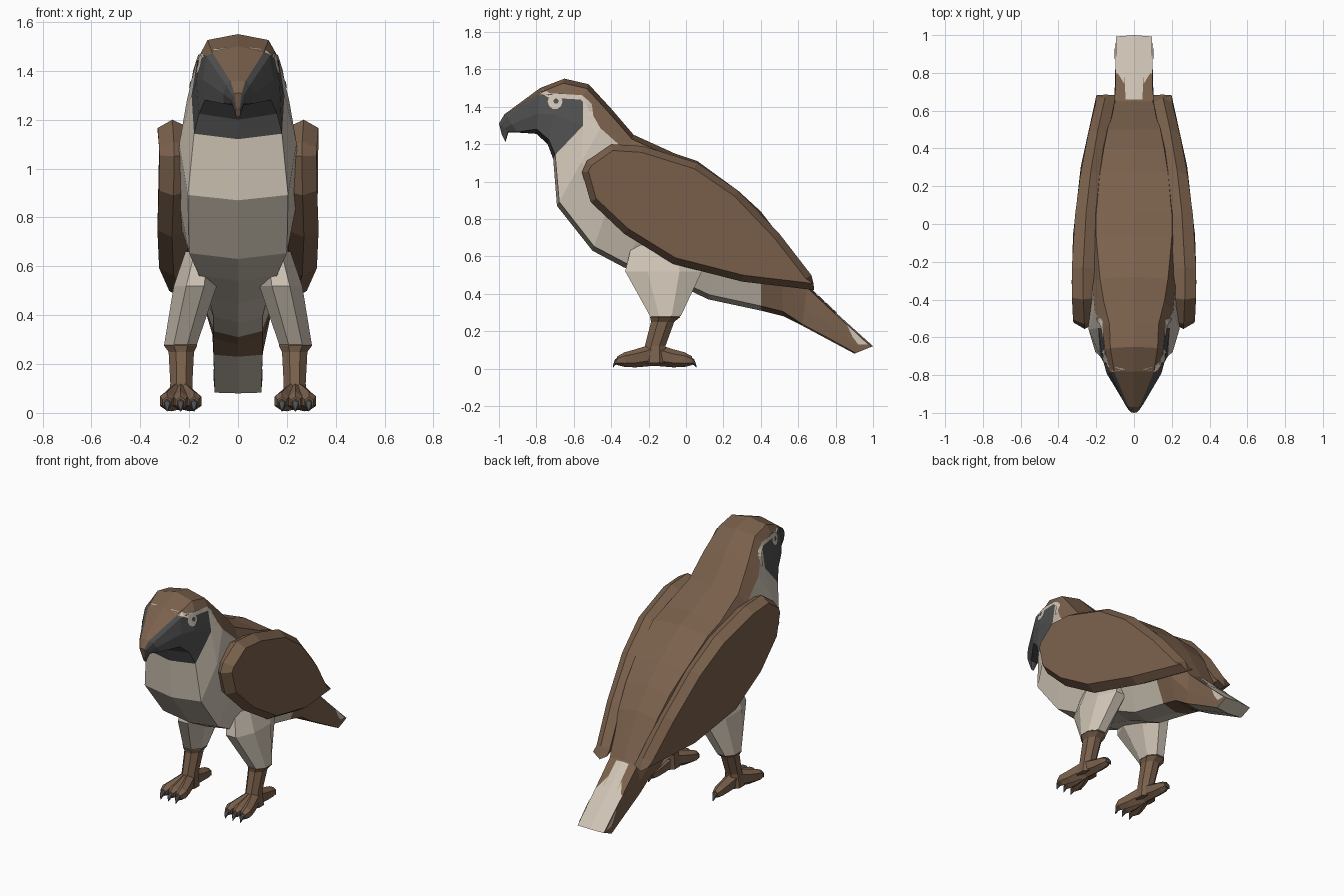
import bpy, bmesh, math
from mathutils import Vector
from mathutils.bvhtree import BVHTree

if "Cube" in bpy.data.objects:
    bpy.data.objects.remove(bpy.data.objects["Cube"])


def material(name, r, g, b):
    m = bpy.data.materials.new(name)
    m.diffuse_color = (r, g, b, 1)
    m.use_nodes = True
    m.node_tree.nodes["Principled BSDF"].inputs["Base Color"].default_value = m.diffuse_color
    return m


BROWN = material("brown feather", 0.195, 0.118, 0.072)
CREAM = material("cream feather", 0.62, 0.55, 0.46)
DARK = material("dark grey", 0.08, 0.08, 0.08)
MATS = [BROWN, CREAM, DARK]


def finish(name, bm, mirror=False):
    me = bpy.data.meshes.new(name)
    bm.to_mesh(me)
    bm.free()
    for m in MATS:
        me.materials.append(m)
    ob = bpy.data.objects.new(name, me)
    bpy.context.collection.objects.link(ob)
    if mirror:
        ob.modifiers.new("mirror", 'MIRROR').use_mirror_merge = False
    return ob


def loft(name, rings, colour, mirror=False):
    """Skin a row of rings; colour is an index or a rule(segment, side)."""
    rule = colour if callable(colour) else (lambda i, j: colour)
    bm = bmesh.new()
    vs = [[bm.verts.new(p) for p in r] for r in rings]
    n = len(rings[0])
    for i in range(len(vs) - 1):
        for j in range(n):
            k = (j + 1) % n
            f = bm.faces.new((vs[i][j], vs[i][k], vs[i + 1][k], vs[i + 1][j]))
            f.material_index = rule(i, j)
    bm.faces.new(vs[0]).material_index = rule(0, n - 1)
    bm.faces.new(vs[-1]).material_index = rule(len(vs) - 2, n - 1)
    bmesh.ops.recalc_face_normals(bm, faces=bm.faces)
    return finish(name, bm, mirror)


def oval(x, y, z, rx, r2, upright=False, n=8):
    """Ring lying flat, or standing across the y axis when upright."""
    pts = []
    for k in range(n):
        a = math.tau * (k + 0.5) / n
        u = math.cos(a) * rx / math.cos(math.pi / n)
        v = math.sin(a) * r2 / math.cos(math.pi / n)
        pts.append((x + u, y, max(z + v, 0.004)) if upright else (x + u, y + v, z))
    return pts


# Body from beak to tail: top y,z, bottom y,z, half widths top/middle/bottom, crest depth
SECTIONS = [
    (-0.985, 1.25, -0.965, 1.21, .006, .010, .008, .2),
    (-1.00, 1.31, -0.95, 1.262, .015, .030, .025, .2),
    (-0.97, 1.36, -0.90, 1.262, .030, .060, .060, .2),
    (-0.78, 1.50, -0.80, 1.255, .105, .145, .135, .12),
    (-0.65, 1.55, -0.74, 1.20, .125, .170, .160, .22),
    (-0.52, 1.52, -0.71, 1.12, .130, .190, .180, .17),
    (-0.40, 1.39, -0.69, 0.87, .160, .240, .205, .20),
    (-0.28, 1.25, -0.50, 0.63, .180, .250, .200, .15),
    (-0.06, 1.15, -0.33, 0.54, .200, .250, .160, .15),
    (0.06, 1.11, -0.05, 0.45, .200, .240, .120, .15),
    (0.28, 0.95, 0.12, 0.37, .180, .210, .100, .2),
    (0.40, 0.84, 0.40, 0.31, .160, .180, .100, .2),
    (0.50, 0.71, 0.52, 0.28, .140, .150, .100, .2),
    (0.65, 0.44, 0.62, 0.23, .100, .105, .100, .3),
    (0.80, 0.30, 0.76, 0.155, .098, .100, .098, .3),
    (1.00, 0.12, 0.90, 0.08, .095, .097, .095, .3),
]
rings = []
for i, (ty, tz, by, bz, wt, wm, wb, crest) in enumerate(SECTIONS):
    # the centre line stands a little proud of the back and breast edges
    ridge = (0.004 if i < 3 else 0.025 if i < 13 else 0.008) / math.hypot(by - ty, bz - tz)
    ring = []
    for t, w in ((0, 0), (ridge, wt), (max(crest, ridge * 1.6), wt + (wm - wt) * 0.6),
                 (0.55, wm), (1 - ridge, wb), (1, 0)):
        bulge = 0.075 if i == 5 and t == 0.55 else 0
        ring.append((w, ty + (by - ty) * t + bulge, tz + (bz - tz) * t))
    rings.append(ring + [(-x, y, z) for x, y, z in reversed(ring[1:-1])])


def body_colour(i, j):
    if j in (0, 9):                  # back and crown
        return 1 if i == 14 else 0
    if j in (1, 8):                  # edges of the back
        return 0 if i >= 3 else 2
    if i < 5:                        # mask and beak
        return 2
    if i < 11 or (j in (4, 5) and i >= 13):
        return 1                     # breast, tail underside
    return 0


body = loft("body", rings, body_colour)

# Painted details, laid on the body surface as thin plates
tree = BVHTree.FromObject(body, bpy.context.evaluated_depsgraph_get())


def decal(name, polys, colour, lift=0.005, axis=0):
    bm = bmesh.new()
    for poly in polys:
        pts = []
        for p, q in poly:
            origin = Vector((1, p, q)) if axis == 0 else Vector((p, q, 2))
            ray = Vector((-1, 0, 0)) if axis == 0 else Vector((0, 0, -1))
            hit = tree.ray_cast(origin, ray)[0]
            if hit is None or (axis == 0 and hit.x < 0):
                break
            pts.append(hit - ray * lift)
        if len(pts) == len(poly):
            f = bm.faces.new([bm.verts.new(p) for p in pts])
            f.material_index = colour
            f.normal_update()
            if f.normal[axis] < 0:
                f.normal_flip()
    finish(name, bm, mirror=True)


def disc(y, z, r, n=10):
    rim = [(y + r * math.cos(math.tau * k / n), z + r * math.sin(math.tau * k / n))
           for k in range(n)]
    return [[(y, z), rim[k], rim[(k + 1) % n]] for k in range(n)]


def stripe(path, w, steps=4):
    pts = []
    for a, b in zip(path, path[1:]):
        pts += [Vector(a).lerp(Vector(b), s / steps) for s in range(steps)]
    pts.append(Vector(path[-1]))
    edges = []
    for k, p in enumerate(pts):
        d = (pts[min(k + 1, len(pts) - 1)] - pts[max(k - 1, 0)]).normalized()
        nrm = Vector((-d.y, d.x)) * w / 2
        edges.append((tuple(p + nrm), tuple(p - nrm)))
    return [[a[0], a[1], b[1], b[0]] for a, b in zip(edges, edges[1:])]


decal("brow_stripe", stripe([(-.775, 1.485), (-.73, 1.46), (-.56, 1.45),
                             (-.515, 1.41), (-.505, 1.33)], 0.024), 1)
decal("eye_ring", disc(-.70, 1.427, .04), 1, 0.006)
decal("eye_pupil", disc(-.695, 1.43, .014), 2, 0.009)
decal("tail_patch", [[(0, .66), (.045, .66), (.05, .805), (0, .805)],
                     [(.05, .74), (.09, .805), (.05, .805)]], 1, 0.005, 2)
decal("tail_side_patch", [[(.86, .235), (.97, .13), (.92, .13), (.89, .17)]], 1)

# Wings: bevelled slabs following one outline
OUTLINE = [(-.556, 1.05), (-.53, 1.11), (-.40, 1.20), (-.23, 1.19), (.06, 1.10),
           (.28, .95), (.50, .72), (.67, .50), (.685, .42), (.30, .465),
           (-.07, .56), (-.33, .72), (-.51, .89)]


def wing_ring(inset, depth):
    n, ring = len(OUTLINE), []
    for k in range(n):
        p = Vector(OUTLINE[k])
        d = (Vector(OUTLINE[(k + 1) % n]) - Vector(OUTLINE[k - 1])).normalized()
        y, z = p + Vector((d.y, -d.x)) * inset
        ring.append((0.33 - 0.135 * (p.x + 0.3) ** 2 - depth * (1 - 0.25 * max(p.x, 0)), y, z))
    return ring


loft("wing", [wing_ring(0.03, 0.12), wing_ring(0, 0.06), wing_ring(0.035, 0)], 0, True)

# Legs
loft("thigh", [oval(.15, -.12, .66, .065, .17), oval(.175, -.12, .52, .088, .205),
               oval(.235, -.11, .28, .067, .082)], 1, True)
loft("shank", [oval(.235, -.11, .305, .060, .068), oval(.235, -.112, .275, .068, .08),
               oval(.232, -.125, .25, .052, .062), oval(.232, -.165, .12, .045, .055),
               oval(.235, -.17, .03, .055, .065)], 0, True)

# Toes and claws: spread across x, reach along y (negative is forward)
for label, dx, reach in (("inner", -.055, -.22), ("middle", 0, -.22),
                         ("outer", .055, -.22), ("rear", 0, .225)):
    def at(t, z, r, h):
        return oval(.235 + dx * min(1, t * 1.5), -.17 + reach * t, z, r, h, True, 6)
    loft(label + "_toe", [at(0, .075, .042, .052), at(.45, .055, .033, .042),
                          at(.72, .048, .03, .034), at(.90, .042, .018, .02)], 0, True)
    loft(label + "_claw", [at(.85, .045, .015, .017), at(.95, .034, .012, .014),
                           at(1, .012, .003, .006)], 2, True)
